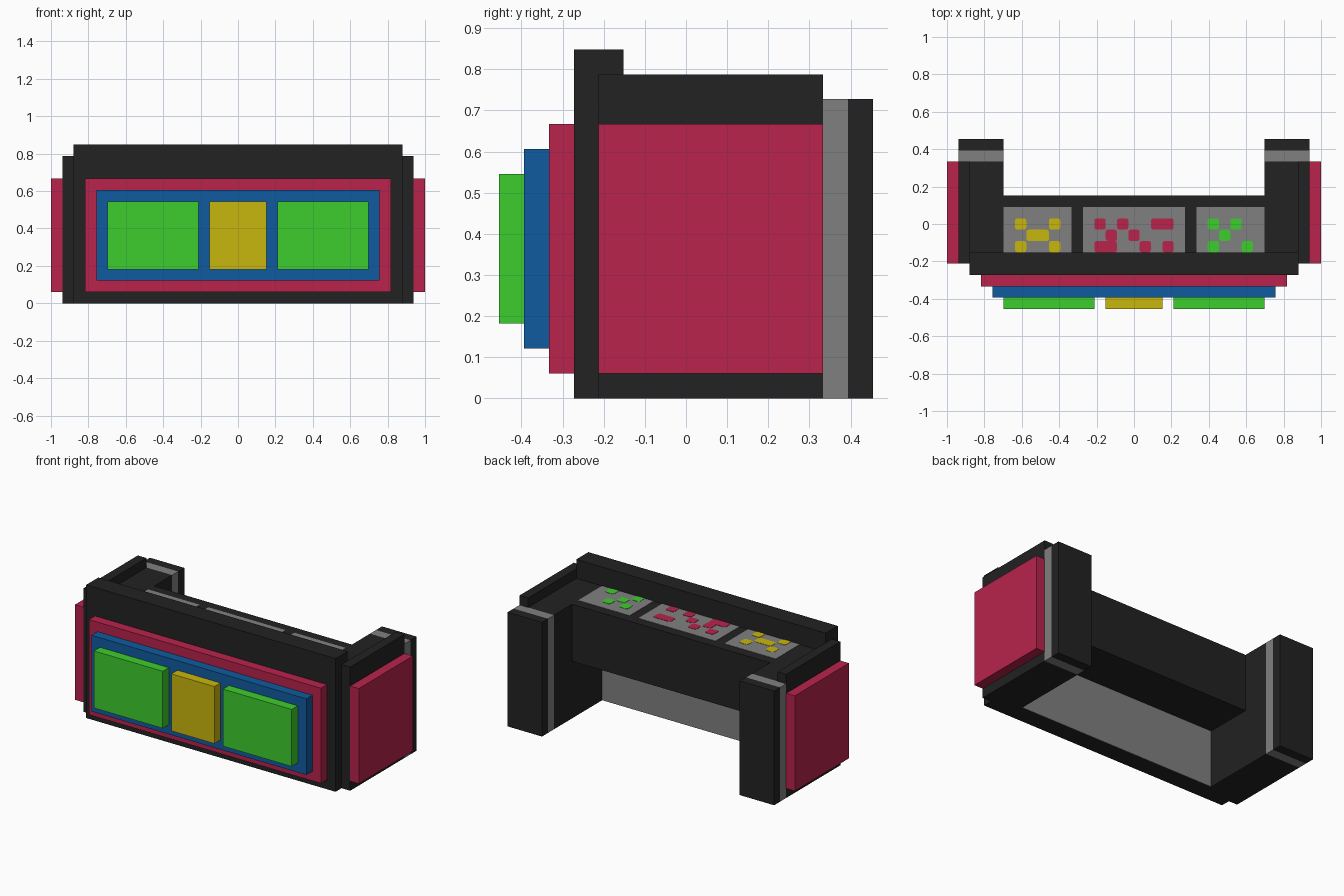
import bpy, bmesh

if "Cube" in bpy.data.objects:
    bpy.data.objects.remove(bpy.data.objects["Cube"])

U = 2 / 33  # the design sits on a grid of 33 units across


def material(name, r, g, b):
    lin = lambda c: ((c / 255 + 0.055) / 1.055) ** 2.4 if c > 10 else c / 255 / 12.92
    m = bpy.data.materials.new(name)
    m.diffuse_color = (lin(r), lin(g), lin(b), 1)
    m.use_nodes = True
    m.node_tree.nodes["Principled BSDF"].inputs["Base Color"].default_value = m.diffuse_color
    return m


DARK = material("charcoal", 34, 34, 34)
GREY = material("mid grey", 128, 128, 128)
RED = material("crimson", 184, 35, 76)
BLUE = material("blue", 15, 91, 159)
GREEN = material("green", 61, 205, 46)
YELLOW = material("yellow", 201, 183, 13)


def finish(name, bm, mat):
    mesh = bpy.data.meshes.new(name)
    bm.to_mesh(mesh)
    bm.free()
    mesh.materials.append(mat)
    ob = bpy.data.objects.new(name, mesh)
    bpy.context.collection.objects.link(ob)
    return ob


def box(name, mat, x, y, z, corner=0):
    """Box from (min, max) ranges in grid units; corner cuts the upright edges."""
    bm = bmesh.new()
    bmesh.ops.create_cube(bm, size=1)
    for v in bm.verts:
        v.co = [(r[0] if c < 0 else r[1]) * U for c, r in zip(v.co, (x, y, z))]
    if corner:
        upright = [e for e in bm.edges
                   if abs(e.verts[0].co.z - e.verts[1].co.z) > 1e-6]
        bmesh.ops.bevel(bm, geom=upright, offset=corner * U, segments=2,
                        profile=0.5, affect='EDGES')
    return finish(name, bm, mat)


# Front wall with its raised rail
box("front_wall", DARK, (-14.5, 14.5), (-4.5, -3.5), (0, 14))
box("front_rail", DARK, (-14.5, 14.5), (-3.5, -2.5), (12, 14))
box("inner_front_wall", DARK, (-11.5, 11.5), (-3.5, -2.55), (0, 12))
box("kneehole_panel", GREY, (-11.5, 11.5), (-2.55, -2.5), (0, 6))

# Stepped front panels
box("front_outer_panel", RED, (-13.5, 13.5), (-5.5, -4.5), (1, 11))
box("front_middle_panel", BLUE, (-12.5, 12.5), (-6.5, -5.5), (2, 10))
box("front_centre_block", YELLOW, (-2.5, 2.5), (-7.5, -6.5), (3, 9))

# Desk top slab
box("desk_top", DARK, (-11.5, 11.5), (-2.5, 2.5), (6, 12))

# Both ends, mirrored
for side, s in (("left", -1), ("right", 1)):
    span = lambda a, b: tuple(sorted((s * a, s * b)))
    box(side + "_front_block", GREEN, span(3.5, 11.5), (-7.5, -6.5), (3, 9))
    box(side + "_wall", DARK, span(11.5, 15.5), (-3.5, 5.5), (0, 12))
    box(side + "_lip", DARK, span(14.5, 15.5), (-3.5, 5.5), (12, 13))
    box(side + "_end_band", GREY, span(11.5, 15.5), (5.5, 6.5), (0, 12))
    box(side + "_end_post", DARK, span(11.5, 15.5), (6.5, 7.5), (0, 12))
    box(side + "_side_panel", RED, span(15.5, 16.5), (-3.5, 5.5), (1, 11))

# Control plates: x range, button colour, and rows of (start, length) from back to front
controls = {
    "left": ((-11.5, -5.5), YELLOW,
             [[(-10, 1), (-7, 1)], [(-9, 2)], [(-10, 1), (-7, 1)]]),
    "middle": ((-4.5, 4.5), RED,
               [[(-3, 1), (-1, 1), (2, 2)], [(-2, 1), (0, 1)],
                [(-3, 2), (1, 1), (3, 1)]]),
    "right": ((5.5, 11.5), GREEN,
              [[(7, 1), (9, 1)], [(8, 1)], [(7, 1), (10, 1)]]),
}
for name, (x, mat, rows) in controls.items():
    box(name + "_control_plate", GREY, x, (-2.5, 1.5), (12, 12.03))
    for r, row in enumerate(rows):
        for i, (start, n) in enumerate(row):
            box(f"{name}_button_{r}_{i}", mat, (start - 0.5, start + n - 0.5),
                (-0.5 - r, 0.5 - r), (12.03, 12.06), corner=0.2)
